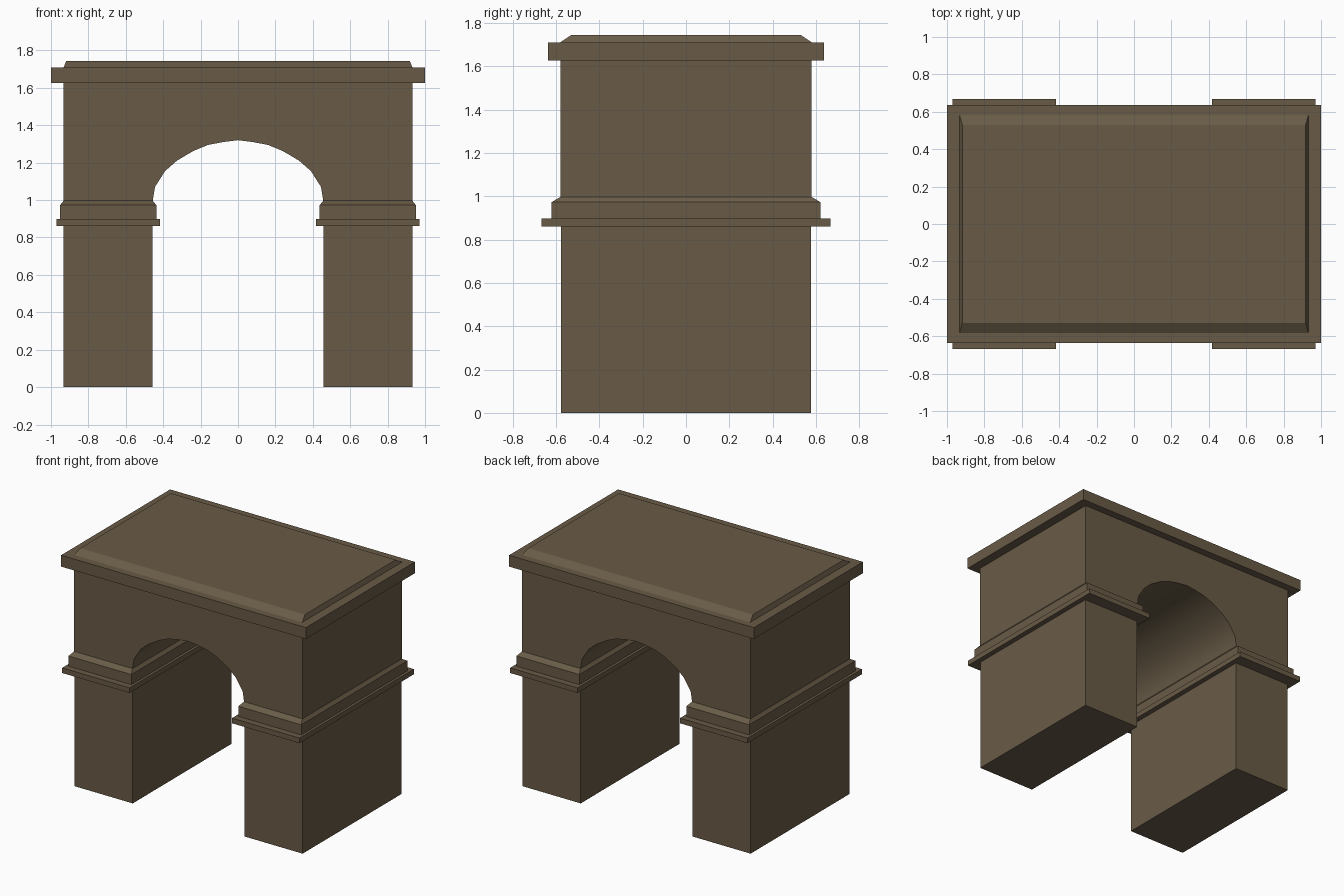
import bpy, bmesh, math

if "Cube" in bpy.data.objects:
    bpy.data.objects.remove(bpy.data.objects["Cube"])

stone = bpy.data.materials.new("brown_stone")
stone.diffuse_color = (0.141, 0.105, 0.063, 1)
stone.use_nodes = True
stone.node_tree.nodes["Principled BSDF"].inputs["Base Color"].default_value = stone.diffuse_color


def finish(bm, name):
    bmesh.ops.recalc_face_normals(bm, faces=bm.faces)
    me = bpy.data.meshes.new(name)
    bm.to_mesh(me)
    bm.free()
    me.materials.append(stone)
    ob = bpy.data.objects.new(name, me)
    bpy.context.collection.objects.link(ob)
    return ob


def loft(name, rings, cx=0, cap_bottom=False, cap_top=False):
    """Stack rectangles given as (half width, half depth, height)."""
    bm = bmesh.new()
    loops = [[bm.verts.new((cx + sx * w, sy * d, z))
              for sx, sy in ((-1, -1), (1, -1), (1, 1), (-1, 1))]
             for w, d, z in rings]
    for a, b in zip(loops, loops[1:]):
        for i in range(4):
            j = (i + 1) % 4
            bm.faces.new((a[i], a[j], b[j], b[i]))
    if cap_bottom:
        bm.faces.new(loops[0][::-1])
    if cap_top:
        bm.faces.new(loops[-1])
    return finish(bm, name)


# piers with stepped impost mouldings
pier = [(0.238, 0.577, 0), (0.238, 0.577, 0.86), (0.276, 0.667, 0.86),
        (0.276, 0.667, 0.898), (0.257, 0.62, 0.898), (0.257, 0.62, 0.973),
        (0.238, 0.58, 0.997)]
for side, cx in (("left", -0.694), ("right", 0.694)):
    loft(side + "_pier", pier, cx, cap_bottom=True)

# arched body, profile extruded front to back
half = [(0.456, 0.995), (0.444, 1.07), (0.39, 1.155), (0.326, 1.211),
        (0.24, 1.262), (0.16, 1.295), (0.08, 1.31)]
arch = [(-x, z) for x, z in half] + [(0, 1.32)] + half[::-1]
outline = arch + [(0.932, 0.995), (0.932, 1.626), (-0.932, 1.626), (-0.932, 0.995)]
bm = bmesh.new()
front = [bm.verts.new((x, -0.58, z)) for x, z in outline]
back = [bm.verts.new((x, 0.58, z)) for x, z in outline]
bm.faces.new(front)
bm.faces.new(back)
n, k = len(outline), len(arch)
for i in range(n):
    # joints with piers and cornice stay open
    if i in (k - 1, k + 1, n - 1):
        continue
    j = (i + 1) % n
    bm.faces.new((front[i], front[j], back[j], back[i]))
body = finish(bm, "arched_body")
bpy.context.view_layer.objects.active = body
body.select_set(True)
bpy.ops.object.shade_smooth_by_angle(angle=math.radians(30))

# cornice slab with low bevelled cap
loft("cornice", [(0.932, 0.58, 1.626), (1.0, 0.636, 1.626), (1.0, 0.636, 1.71),
                 (0.932, 0.582, 1.71), (0.918, 0.53, 1.744)], cap_top=True)
